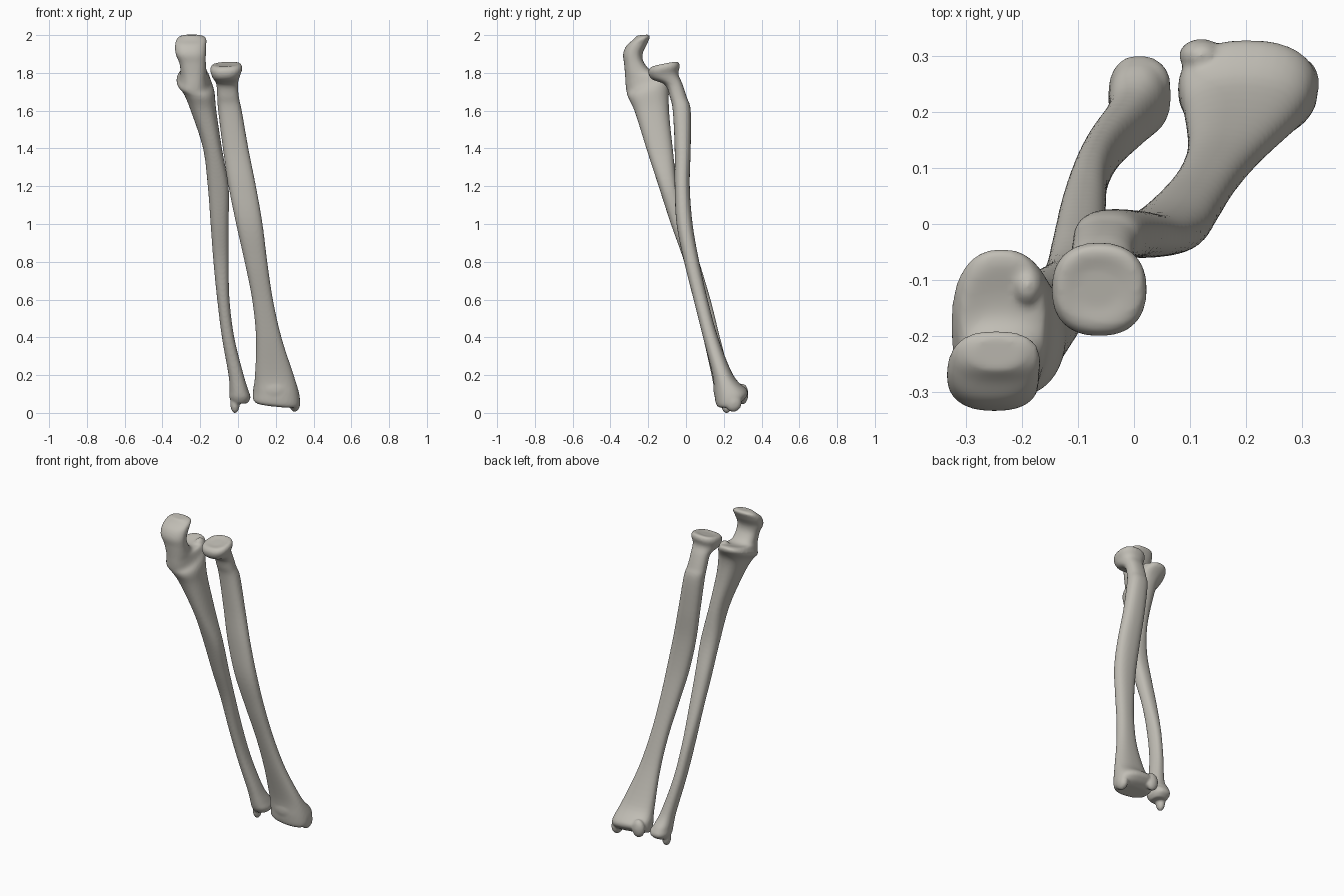
import bpy, bmesh, math
from mathutils import Matrix, Vector

default_cube = bpy.data.objects.get("Cube")
if default_cube:
    bpy.data.objects.remove(default_cube, do_unlink=True)

bone_material = bpy.data.materials.new("bone grey")
bone_colour = (0.53, 0.51, 0.46, 1)
bone_material.diffuse_color = bone_colour
bone_material.use_nodes = True
bone_material.node_tree.nodes["Principled BSDF"].inputs["Base Color"].default_value = bone_colour

SIDES = 32
STEPS = 6


def spline(before, start, end, after, t):
    """Catmull-Rom blend of four section rows."""
    return [0.5 * (2 * b + (c - a) * t + (2 * a - 5 * b + 4 * c - d) * t * t
                   + (3 * b - a - 3 * c + d) * t ** 3)
            for a, b, c, d in zip(before, start, end, after)]


def refine(sections):
    """Fill smooth in-between sections along the shaft."""
    padded = [sections[0]] + sections + [sections[-1]]
    rows = []
    for index in range(len(sections) - 1):
        for step in range(STEPS):
            rows.append(spline(*padded[index:index + 4], step / STEPS))
    rows.append(sections[-1])
    return rows


def section_ring(bm, row):
    """Rounded section from its bounds, sloped in height along x and y."""
    z, left, right, front, back, slope_x, slope_y = row
    ring = []
    for index in range(SIDES):
        angle = math.tau * index / SIDES
        c, s = math.cos(angle), math.sin(angle)
        dx = math.copysign(abs(c) ** 0.85, c) * (right - left) / 2
        dy = math.copysign(abs(s) ** 0.85, s) * (back - front) / 2
        height = z + slope_x * dx + slope_y * dy
        ring.append(bm.verts.new(((left + right) / 2 + dx, (front + back) / 2 + dy, height)))
    return ring


def add_shaft(bm, sections):
    rings = [section_ring(bm, row) for row in refine(sections)]
    for lower, upper in zip(rings, rings[1:]):
        for i in range(SIDES):
            j = (i + 1) % SIDES
            bm.faces.new((lower[i], lower[j], upper[j], upper[i]))
    bm.faces.new(rings[0][::-1])
    bm.faces.new(rings[-1])


def add_knob(bm, centre, size, tilt=0):
    """Ellipsoid that fuses into the bone end."""
    matrix = (Matrix.Translation(Vector(centre)) @ Matrix.Rotation(tilt, 4, "Y")
              @ Matrix.Diagonal((*size, 1)))
    bmesh.ops.create_icosphere(bm, subdivisions=3, radius=1, matrix=matrix)


def build_bone(name, sections, knobs):
    bm = bmesh.new()
    add_shaft(bm, sections)
    for knob in knobs:
        add_knob(bm, *knob)
    mesh = bpy.data.meshes.new(name)
    bm.to_mesh(mesh)
    bm.free()
    mesh.materials.append(bone_material)
    bone = bpy.data.objects.new(name, mesh)
    bpy.context.collection.objects.link(bone)
    # Fuse shaft and knobs into one smooth skin
    remesh = bone.modifiers.new("fuse", "REMESH")
    remesh.mode = "VOXEL"
    remesh.voxel_size = 0.007
    remesh.use_smooth_shade = True
    soften = bone.modifiers.new("soften", "SMOOTH")
    soften.factor = 0.5
    soften.iterations = 4
    return bone


# Columns: height, left, right, front, back, slope along x, slope along y
radius_sections = [
    (.04, .10, .31, .18, .27, -.1, .2),
    (.06, .08, .325, .16, .31, -.1, .2),
    (.11, .08, .325, .15, .325, -.1, .1),
    (.2, .09, .295, .14, .25, 0, 0),
    (.4, .095, .23, .09, .17, 0, 0),
    (.6, .075, .185, .04, .115, 0, 0),
    (.8, .035, .155, -.01, .07, 0, 0),
    (1, -.01, .13, -.05, .035, 0, 0),
    (1.2, -.05, .095, -.06, .02, 0, 0),
    (1.4, -.08, .055, -.06, .025, 0, 0),
    (1.6, -.105, .02, -.07, .025, 0, 0),
    (1.67, -.11, .005, -.085, .005, 0, 0),
    (1.74, -.115, 0, -.11, -.02, 0, .1),
    (1.78, -.135, .01, -.18, -.04, .05, .2),
    (1.82, -.147, .023, -.2, -.033, .05, .2),
    (1.845, -.135, .01, -.185, -.045, .05, .2),
    (1.842, -.1, -.03, -.15, -.08, .05, .2),
]
radius_knobs = [
    ((.3, .25, .055), (.03, .045, .05)),          # outer spike
    ((.2, .17, .13), (.07, .025, .06)),           # front rim
    ((.12, .3, .1), (.04, .03, .055)),            # back rim
]
build_bone("radius_bone", radius_sections, radius_knobs)

ulna_sections = [
    (.05, -.03, .05, .18, .27, 0, 0),
    (.08, -.045, .066, .16, .3, 0, 0),
    (.12, -.045, .055, .15, .285, 0, 0),
    (.2, -.05, .03, .135, .235, 0, 0),
    (.4, -.085, -.02, .09, .18, 0, 0),
    (.6, -.11, -.045, .04, .13, 0, 0),
    (.8, -.13, -.05, -.01, .07, 0, 0),
    (1, -.145, -.05, -.08, .01, 0, 0),
    (1.2, -.16, -.05, -.145, -.045, 0, 0),
    (1.4, -.185, -.085, -.21, -.07, 0, 0),
    (1.6, -.25, -.115, -.27, -.09, 0, .1),
    (1.7, -.29, -.125, -.305, -.085, 0, .3),
    (1.755, -.325, -.145, -.315, -.045, 0, .4),
    (1.785, -.315, -.155, -.32, -.07, 0, .35),
    (1.8, -.305, -.165, -.323, -.17, 0, .1),
    (1.85, -.31, -.17, -.328, -.22, 0, 0),
    (1.9, -.33, -.17, -.333, -.23, 0, 0),
    (1.95, -.333, -.168, -.315, -.205, 0, .1),
    (1.985, -.32, -.17, -.28, -.19, 0, .2),
    (2, -.29, -.2, -.26, -.205, 0, .1),
]
ulna_knobs = [
    ((-.016, .215, .05), (.025, .03, .052)),      # lower spike
    ((.025, .25, .09), (.04, .045, .035)),        # lower head
    ((-.19, -.11, 1.79), (.03, .04, .045)),       # notch lip
]
build_bone("ulna_bone", ulna_sections, ulna_knobs)
